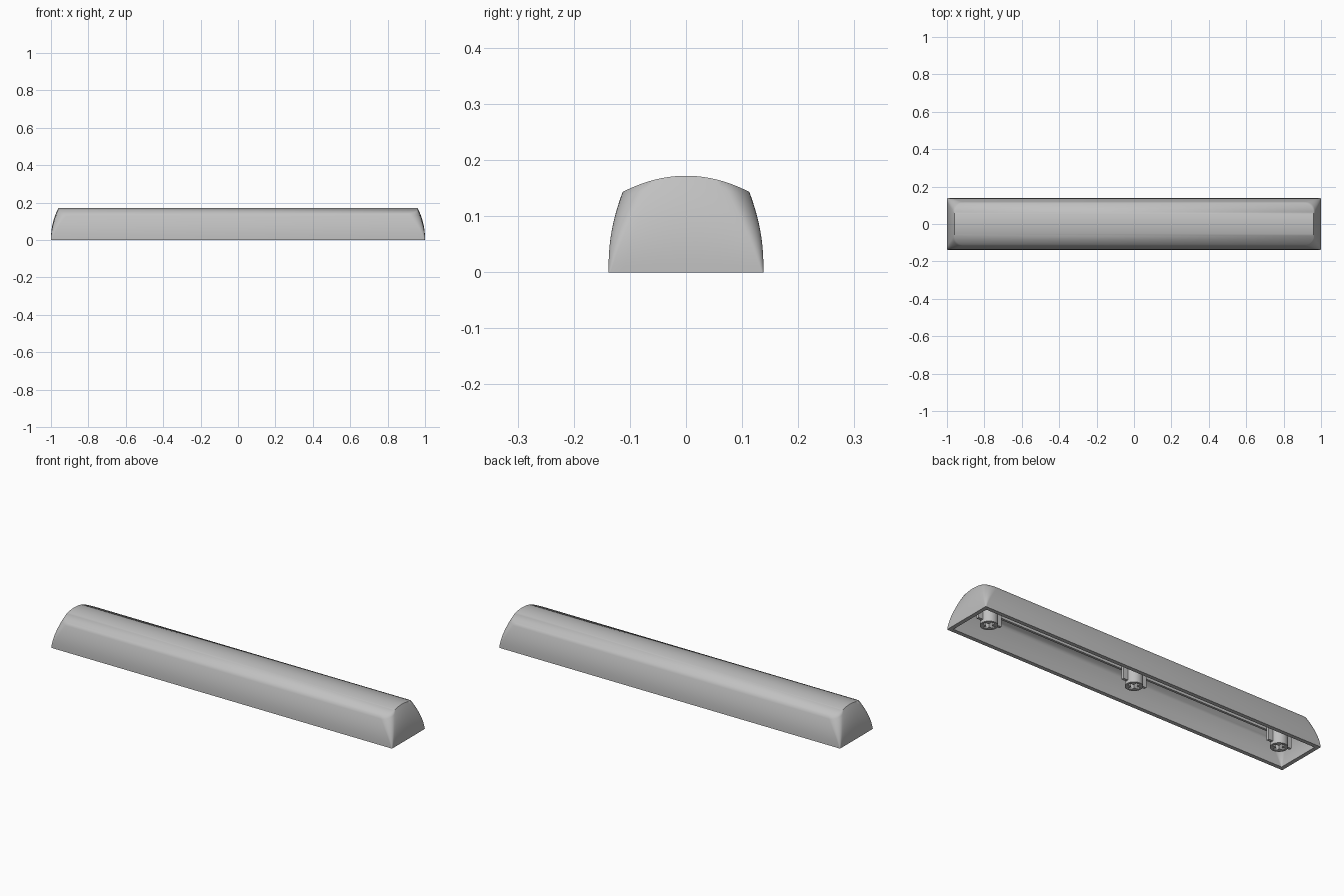
import bpy, bmesh
from math import sin, cos, pi

cube = bpy.data.objects.get("Cube")
if cube:
    bpy.data.objects.remove(cube)

grey = bpy.data.materials.new("warm_grey_plastic")
grey.use_nodes = True
COLOUR = (0.53, 0.53, 0.53, 1)
grey.diffuse_color = COLOUR
grey.node_tree.nodes["Principled BSDF"].inputs["Base Color"].default_value = COLOUR

ROOF = 0.172       # top of the dome
WALL = 0.021       # shell thickness
ROOF_WALL = 0.042  # roof thickness
CURVE = 2.27       # bow of the dome across its depth
CORNER, SPAN, LAYERS = 8, 12, 12


def finish(bm, name, angle):
    bmesh.ops.recalc_face_normals(bm, faces=bm.faces)
    mesh = bpy.data.meshes.new(name)
    bm.to_mesh(mesh)
    bm.free()
    mesh.materials.append(grey)
    obj = bpy.data.objects.new(name, mesh)
    bpy.context.collection.objects.link(obj)
    bpy.ops.object.select_all(action='DESELECT')
    bpy.context.view_layer.objects.active = obj
    obj.select_set(True)
    bpy.ops.object.shade_smooth_by_angle(angle=angle)


def ring(bm, t, inset, drop):
    """Rounded rectangle at relative height t, bowed to follow the dome."""
    hx = 1 - 0.04 * t ** 2.2 - inset
    hy = 0.138 - 0.025 * t ** 2.6 - inset
    r = 0.003 + 0.047 * t
    half = []
    for i in range(CORNER + 1):
        a = -pi / 2 + pi / 2 * i / CORNER
        half.append((hx - r + r * cos(a), -hy + r + r * sin(a)))
    half += [(hx, (hy - r) * (2 * i / SPAN - 1)) for i in range(1, SPAN)]
    half += [(x, -y) for x, y in reversed(half[:CORNER + 1])]
    points = half + [(-x, y) for x, y in reversed(half)]
    return [bm.verts.new((x, y, t * (ROOF - drop - CURVE * y * y))) for x, y in points]


def bridge(bm, a, b):
    n = len(a)
    for i in range(n):
        j = (i + 1) % n
        bm.faces.new((a[i], a[j], b[j], b[i]))


def skin(bm, inset, drop):
    """Side walls and domed roof; returns the bottom ring."""
    rings = [ring(bm, i / LAYERS, inset, drop) for i in range(LAYERS + 1)]
    for a, b in zip(rings, rings[1:]):
        bridge(bm, a, b)
    top = rings[-1]
    n = len(top)
    for i in range(n // 2 - 1):
        bm.faces.new((top[i], top[i + 1], top[n - 2 - i], top[n - 1 - i]))
    return rings[0]


# Hollow domed shell, its top rim shaded softly
bm = bmesh.new()
bridge(bm, skin(bm, 0, 0), skin(bm, WALL, ROOF_WALL))
finish(bm, "keycap_shell", pi / 3)


def plate(name, x0, x1, y, thick, z0, z1):
    bm = bmesh.new()
    bmesh.ops.create_cube(bm, size=1)
    for v in bm.verts:
        v.co = ((x0 + x1) / 2 + v.co.x * (x1 - x0), y + v.co.y * thick,
                (z0 + z1) / 2 + v.co.z * (z1 - z0))
    finish(bm, name, pi / 6)


def stem(name, x):
    """Round post with a cross-shaped socket."""
    bm = bmesh.new()
    a, b = 0.031, 0.009
    circle = [(0.042 * cos(2 * pi * i / 32), 0.042 * sin(2 * pi * i / 32)) for i in range(32)]
    cross = [(a, -b), (a, b), (b, b), (b, a), (-b, a), (-b, b)]
    cross += [(-u, -v) for u, v in cross]
    edges = []
    for loop in (circle, cross):
        vs = [bm.verts.new((x + u, v, 0.01)) for u, v in loop]
        edges += [bm.edges.new((vs[i - 1], vs[i])) for i in range(len(vs))]
    bmesh.ops.triangle_fill(bm, edges=edges, use_beauty=True)
    out = bmesh.ops.extrude_face_region(bm, geom=bm.faces[:])
    for v in out["geom"]:
        if isinstance(v, bmesh.types.BMVert):
            v.co.z = 0.135
    finish(bm, name, pi / 6)


# Three mounting stems, each with a small fin on both sides
for label, x in (("right", -0.865), ("middle", 0), ("left", 0.865)):
    stem(label + "_stem", x)
    for side, word in ((-1, "right"), (1, "left")):
        ends = sorted((x + side * 0.038, x + side * 0.068))
        plate(f"{label}_stem_{word}_fin", *ends, 0, 0.014, 0.025, 0.135)

# Long stiffening ribs under the roof
for label, y in (("front", -0.024), ("back", 0.024)):
    plate(label + "_rib", -0.865, 0.865, y, 0.012, 0.09, 0.135)
